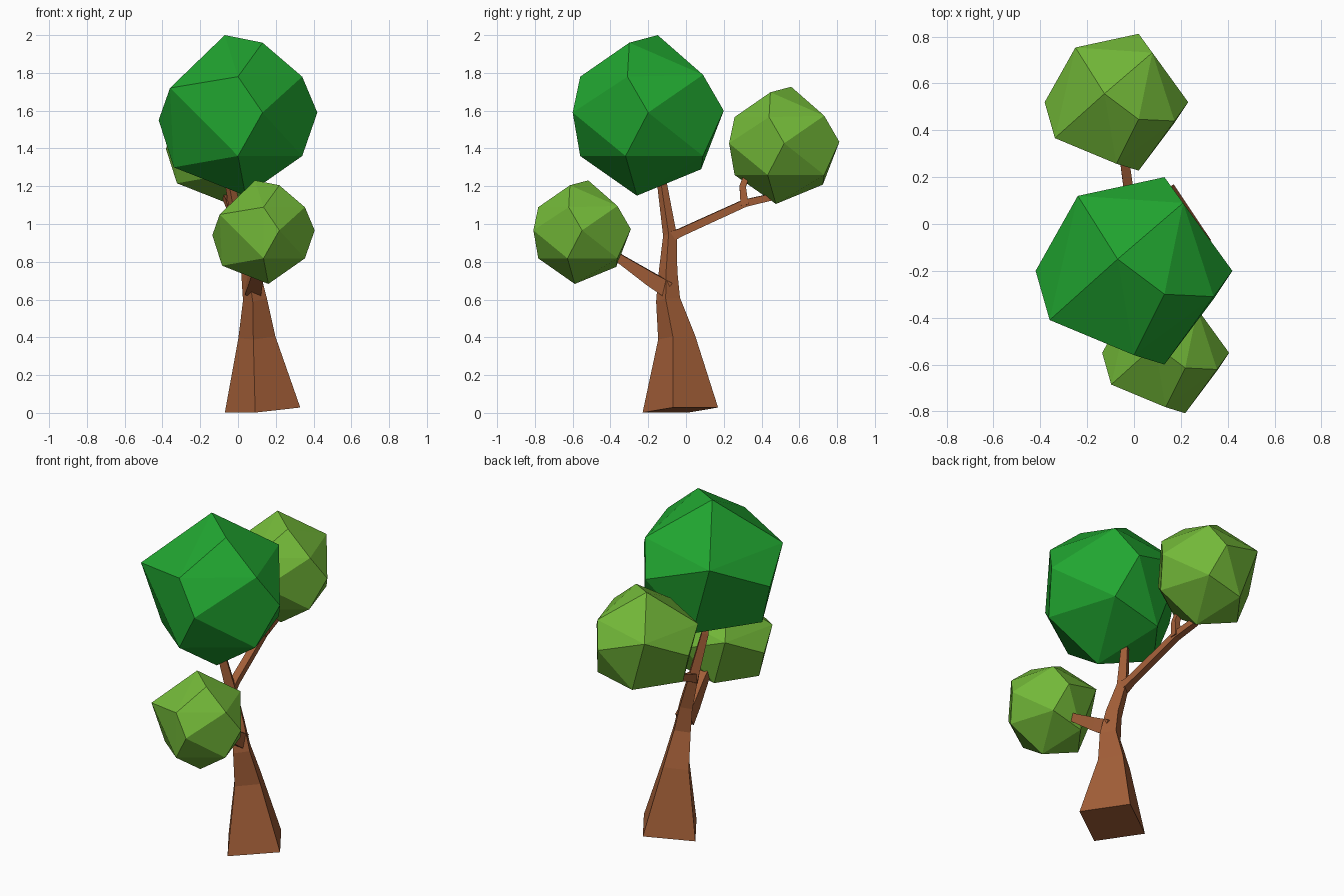
import bpy, bmesh
from mathutils import Vector

if "Cube" in bpy.data.objects:
    bpy.data.objects.remove(bpy.data.objects["Cube"])


def material(name, rgb):
    m = bpy.data.materials.new(name)
    m.diffuse_color = (*rgb, 1)
    m.use_nodes = True
    m.node_tree.nodes["Principled BSDF"].inputs["Base Color"].default_value = m.diffuse_color
    return m


BARK = material("bark", (0.37, 0.115, 0.04))
DARK_LEAF = material("dark_leaf", (0.015, 0.38, 0.03))
LIGHT_LEAF = material("light_leaf", (0.17, 0.48, 0.04))


def finish(bm, name, mat):
    bmesh.ops.recalc_face_normals(bm, faces=bm.faces)
    mesh = bpy.data.meshes.new(name)
    bm.to_mesh(mesh)
    bm.free()
    mesh.materials.append(mat)
    obj = bpy.data.objects.new(name, mesh)
    bpy.context.collection.objects.link(obj)
    return obj


def limb(name, path, ref):
    """Four-sided tapering limb through (x, y, z, half diagonal) points."""
    bm = bmesh.new()
    pts = [Vector(p[:3]) for p in path]
    rings = []
    for i, p in enumerate(pts):
        t = (pts[min(i + 1, len(pts) - 1)] - pts[max(i - 1, 0)]).normalized()
        u = Vector(ref)
        u = (u - t * u.dot(t)).normalized()
        v = t.cross(u)
        rings.append([bm.verts.new(p + d * path[i][3]) for d in (u, v, -u, -v)])
    for a, b in zip(rings, rings[1:]):
        for k in range(4):
            n = (k + 1) % 4
            bm.faces.new((a[k], a[n], b[n], b[k]))
    bm.faces.new(rings[0][::-1])
    bm.faces.new(rings[-1])
    finish(bm, name, BARK)


# Irregular faceted crown, about 0.42 in radius
CROWN = [(-.07, .05, .42), (.13, -.10, .38), (.34, -.11, .20), (.42, 0, .01),
         (.34, -.12, -.22), (0, -.36, .20), (.13, -.40, .01), (0, -.36, -.22),
         (-.36, -.21, .14), (-.42, 0, -.03), (-.34, -.04, -.28), (.04, -.06, -.43),
         (-.24, .32, .14), (.13, .40, .02), (.21, .29, .21), (.21, .29, -.22),
         (-.10, .28, -.29)]


def crown(name, center, scale, mat):
    bm = bmesh.new()
    for p in CROWN:
        bm.verts.new(Vector(center) + Vector(p) * scale)
    bmesh.ops.convex_hull(bm, input=bm.verts)
    bmesh.ops.dissolve_limit(bm, angle_limit=0.06, verts=bm.verts, edges=bm.edges)
    finish(bm, name, mat)


# Foliage
crown("main_crown", (0, -.20, 1.58), 1.0, DARK_LEAF)
crown("back_crown", (-.075, .52, 1.42), .73, LIGHT_LEAF)
crown("front_crown", (.135, -.55, .96), .645, LIGHT_LEAF)

# Trunk
limb("trunk", [(.13, -.03, .015, .204), (.10, -.05, .40, .10), (.09, -.095, .60, .065),
               (.065, -.095, .75, .05), (.01, -.085, .94, .037), (-.04, -.125, 1.20, .027),
               (-.04, -.14, 1.32, .025)], (.2, 1, 0))

# Branches
limb("front_branch", [(.08, -.10, .655, .06), (.095, -.19, .71, .052),
                      (.12, -.34, .81, .034), (.13, -.46, .89, .03)], (1, 0, 1))
limb("back_branch", [(.01, -.09, .93, .04), (0, -.03, .955, .03),
                     (-.045, .31, 1.11, .028), (-.06, .44, 1.14, .026),
                     (-.06, .50, 1.20, .024)], (1, 0, 1))
limb("back_twig", [(-.04, .31, 1.10, .03), (-.045, .30, 1.20, .024),
                   (-.06, .34, 1.30, .022)], (1, 1, 0))
